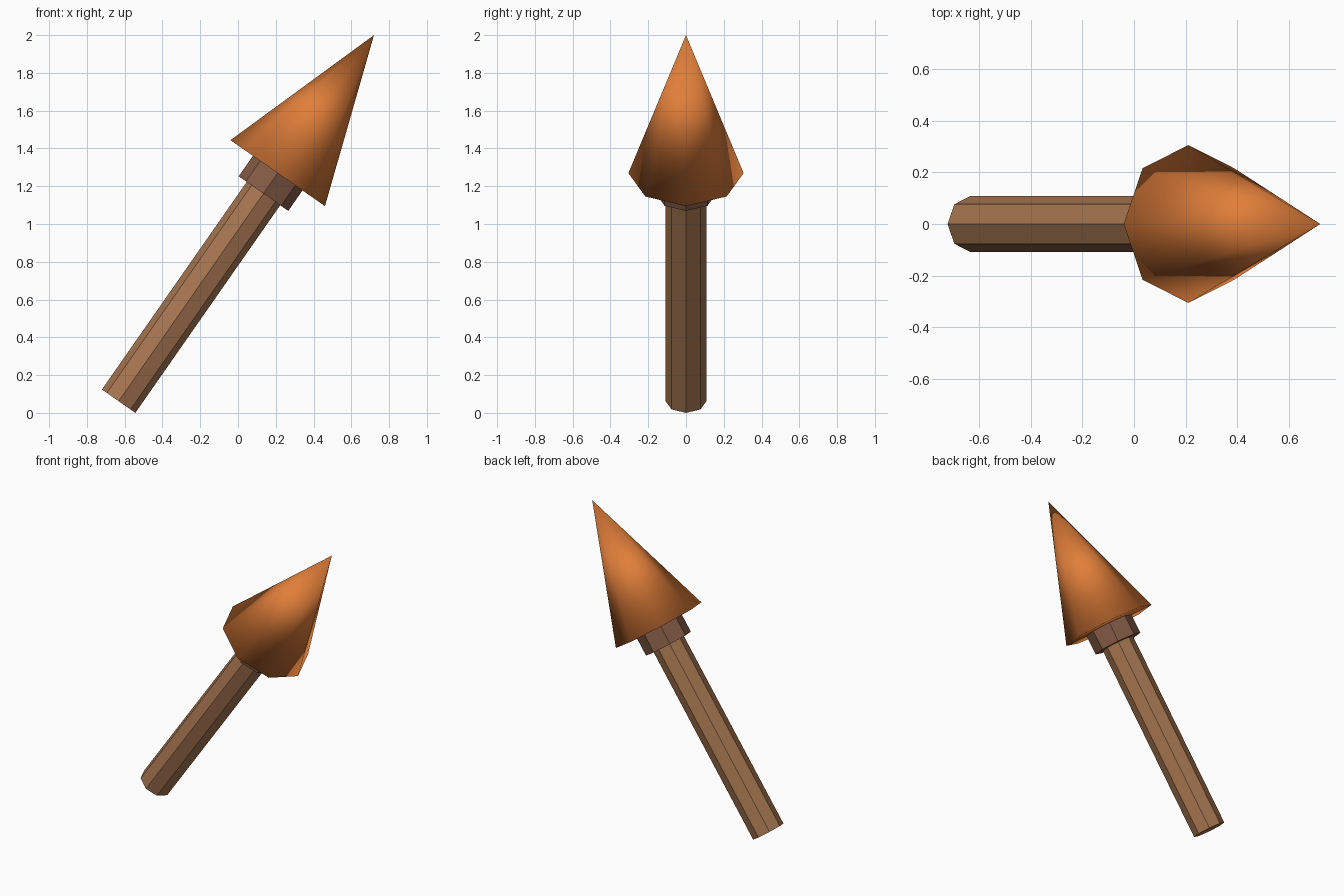
import bpy
import math
from mathutils import Matrix, Vector

cube = bpy.data.objects.get("Cube")
if cube:
    bpy.data.objects.remove(cube, do_unlink=True)

# Leaning axis shared by every part: foot of the shaft to the tip
FOOT = Vector((-0.632, 0, 0.062))
TIP = Vector((0.72, 0, 2.0))
LENGTH = (TIP - FOOT).length
LEAN = Matrix.Rotation(math.atan2(TIP.x - FOOT.x, TIP.z - FOOT.z), 4, 'Y')


def material(name, color):
    mat = bpy.data.materials.new(name)
    mat.use_nodes = True
    rgba = (*color, 1)
    mat.diffuse_color = rgba
    mat.node_tree.nodes["Principled BSDF"].inputs["Base Color"].default_value = rgba
    return mat


def add_part(name, start, end, r_start, r_end, mat):
    """Eight-sided prism or cone between two distances along the axis."""
    bpy.ops.mesh.primitive_cone_add(vertices=8, radius1=r_start, radius2=r_end,
                                    depth=end - start)
    obj = bpy.context.object
    obj.name = name
    center = FOOT + LEAN @ Vector((0, 0, (start + end) / 2))
    obj.matrix_world = Matrix.Translation(center) @ LEAN
    obj.data.materials.append(mat)
    return obj


wood = material("Wood brown", (0.38, 0.18, 0.08))
dark_wood = material("Dark brown", (0.23, 0.105, 0.06))
orange = material("Orange", (0.75, 0.21, 0.042))

# Flat-sided shaft and collar
add_part("shaft", 0, 1.40, 0.108, 0.108, wood)
add_part("collar", 1.34, 1.50, 0.16, 0.16, dark_wood)

# Smooth pointed head
head = add_part("pointed_head", 1.472, LENGTH, 0.305, 0, orange)
head.data.shade_smooth()
